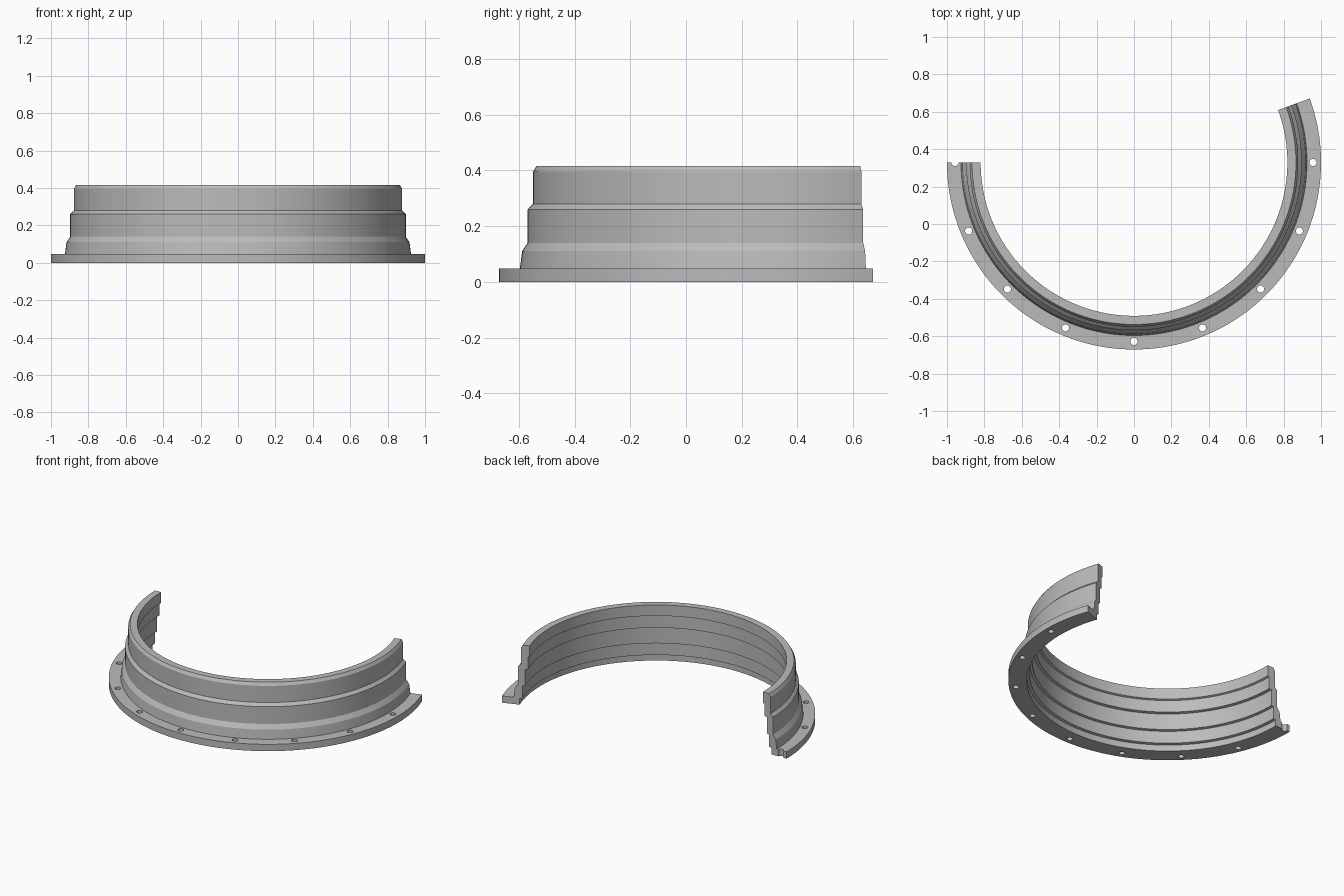
import bpy, bmesh, math
from mathutils import Matrix, Vector

cube = bpy.data.objects.get("Cube")
if cube:
    bpy.data.objects.remove(cube, do_unlink=True)

CENTRE = Vector((0, 0.329, 0))
START, SWEEP, STEPS = 180, 200, 100
HOLE_RADIUS, BOLT_CIRCLE, HOLE_PITCH, HOLES = 0.019, 0.957, 22.5, 9

grey = bpy.data.materials.new("plain grey")
grey.use_nodes = True
colour = (0.5, 0.5, 0.5, 1)
grey.diffuse_color = colour
grey.node_tree.nodes["Principled BSDF"].inputs["Base Color"].default_value = colour

# Wall section as (radius, height): outside going up, then stepped inside going down
section = [
    (1.0, 0), (1.0, 0.047), (0.925, 0.047), (0.917, 0.11), (0.897, 0.14),
    (0.897, 0.26), (0.878, 0.28), (0.878, 0.395), (0.866, 0.415), (0.82, 0.415),
    (0.82, 0.34), (0.832, 0.335), (0.832, 0.252), (0.85, 0.248), (0.85, 0.136),
    (0.867, 0.132), (0.867, 0.047), (0.885, 0.043), (0.885, 0),
]


def on_arc(radius, degrees, z=0):
    a = math.radians(degrees)
    return CENTRE + Vector((radius * math.cos(a), radius * math.sin(a), z))


def make_object(name, bm):
    bmesh.ops.recalc_face_normals(bm, faces=bm.faces)
    mesh = bpy.data.meshes.new(name)
    bm.to_mesh(mesh)
    bm.free()
    mesh.materials.append(grey)
    obj = bpy.data.objects.new(name, mesh)
    bpy.context.collection.objects.link(obj)
    return obj


# Flanged ring segment: section swept round the arc and capped
bm = bmesh.new()
rings = [[bm.verts.new(on_arc(r, START + SWEEP * i / STEPS, z)) for r, z in section]
         for i in range(STEPS + 1)]
for a, b in zip(rings, rings[1:]):
    for j in range(len(section)):
        k = (j + 1) % len(section)
        bm.faces.new((a[j], a[k], b[k], b[j]))
bm.faces.new(rings[0])
bm.faces.new(rings[-1])
ring = make_object("flanged_ring_segment", bm)

# Bolt hole cutters, the first one leaving a half notch at the end
bm = bmesh.new()
for i in range(HOLES):
    spot = on_arc(BOLT_CIRCLE, START + i * HOLE_PITCH, 0.02)
    bmesh.ops.create_cone(bm, cap_ends=True, segments=20, radius1=HOLE_RADIUS,
                          radius2=HOLE_RADIUS, depth=0.12,
                          matrix=Matrix.Translation(spot))
cutter = make_object("bolt_hole_cutter", bm)
cutter.hide_render = True

# Drill the flange, then drop the cutter
drill = ring.modifiers.new("bolt holes", "BOOLEAN")
drill.operation = "DIFFERENCE"
drill.solver = "EXACT"
drill.object = cutter
bpy.ops.object.select_all(action="DESELECT")
ring.select_set(True)
bpy.context.view_layer.objects.active = ring
bpy.ops.object.modifier_apply(modifier=drill.name)
bpy.data.objects.remove(cutter, do_unlink=True)

bpy.ops.object.shade_smooth_by_angle(angle=math.radians(15))
